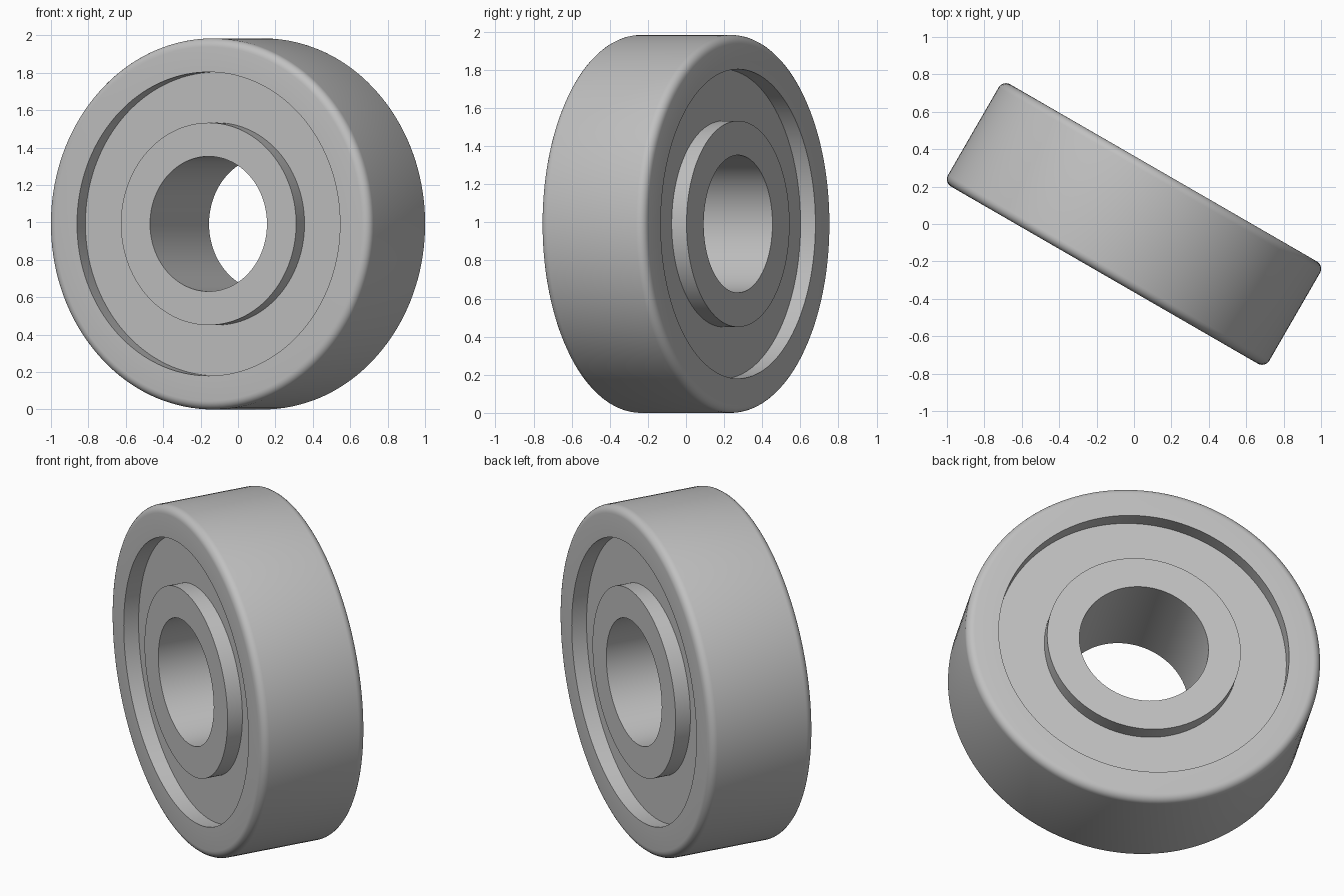
import bpy, bmesh
from math import cos, sin, pi, radians

if "Cube" in bpy.data.objects:
    bpy.data.objects.remove(bpy.data.objects["Cube"])

SEGMENTS = 144
RADIUS = 0.992           # outside of the bearing
HALF = 0.3156            # half the width
BORE = 0.361
INNER_LIP = 0.541        # outside of the inner race
OUTER_LIP = 0.812        # inside of the outer race
FLOOR = HALF - 0.09      # half the width between the recessed shields
FILLET = 0.045

steel = bpy.data.materials.new("steel_grey")
steel.use_nodes = True
grey = (0.53, 0.53, 0.53, 1)
steel.diffuse_color = grey
steel.node_tree.nodes["Principled BSDF"].inputs["Base Color"].default_value = grey


def ring(name, profile):
    """Revolve a closed (radius, offset) profile about the bearing axis."""
    bm = bmesh.new()
    loops = []
    for i in range(SEGMENTS):
        a = 2 * pi * i / SEGMENTS
        loops.append([bm.verts.new((r * cos(a), y, r * sin(a))) for r, y in profile])
    n = len(profile)
    for i in range(SEGMENTS):
        here, there = loops[i], loops[(i + 1) % SEGMENTS]
        for j in range(n):
            k = (j + 1) % n
            bm.faces.new((here[j], here[k], there[k], there[j]))
    bmesh.ops.recalc_face_normals(bm, faces=bm.faces)
    mesh = bpy.data.meshes.new(name)
    bm.to_mesh(mesh)
    bm.free()
    mesh.materials.append(steel)
    obj = bpy.data.objects.new(name, mesh)
    bpy.context.collection.objects.link(obj)
    # Stand the bearing on its rim, turned about the vertical
    obj.location.z = RADIUS
    obj.rotation_euler.z = radians(-30)
    bpy.ops.object.select_all(action='DESELECT')
    obj.select_set(True)
    bpy.context.view_layer.objects.active = obj
    bpy.ops.object.shade_smooth_by_angle(angle=radians(35))
    return obj


def band(inner, outer, half):
    return [(inner, -half), (outer, -half), (outer, half), (inner, half)]


# Outer race with rounded outside edges
corner = [(RADIUS - FILLET + FILLET * sin(t * pi / 12),
           HALF - FILLET + FILLET * cos(t * pi / 12)) for t in range(7)]
mirrored = [(r, -y) for r, y in reversed(corner)]
ring("outer_race", [(OUTER_LIP, HALF)] + corner + mirrored + [(OUTER_LIP, -HALF)])

# Inner race and the recessed shield between the races
ring("inner_race", band(BORE, INNER_LIP, HALF))
ring("shield", band(INNER_LIP, OUTER_LIP, FLOOR))
